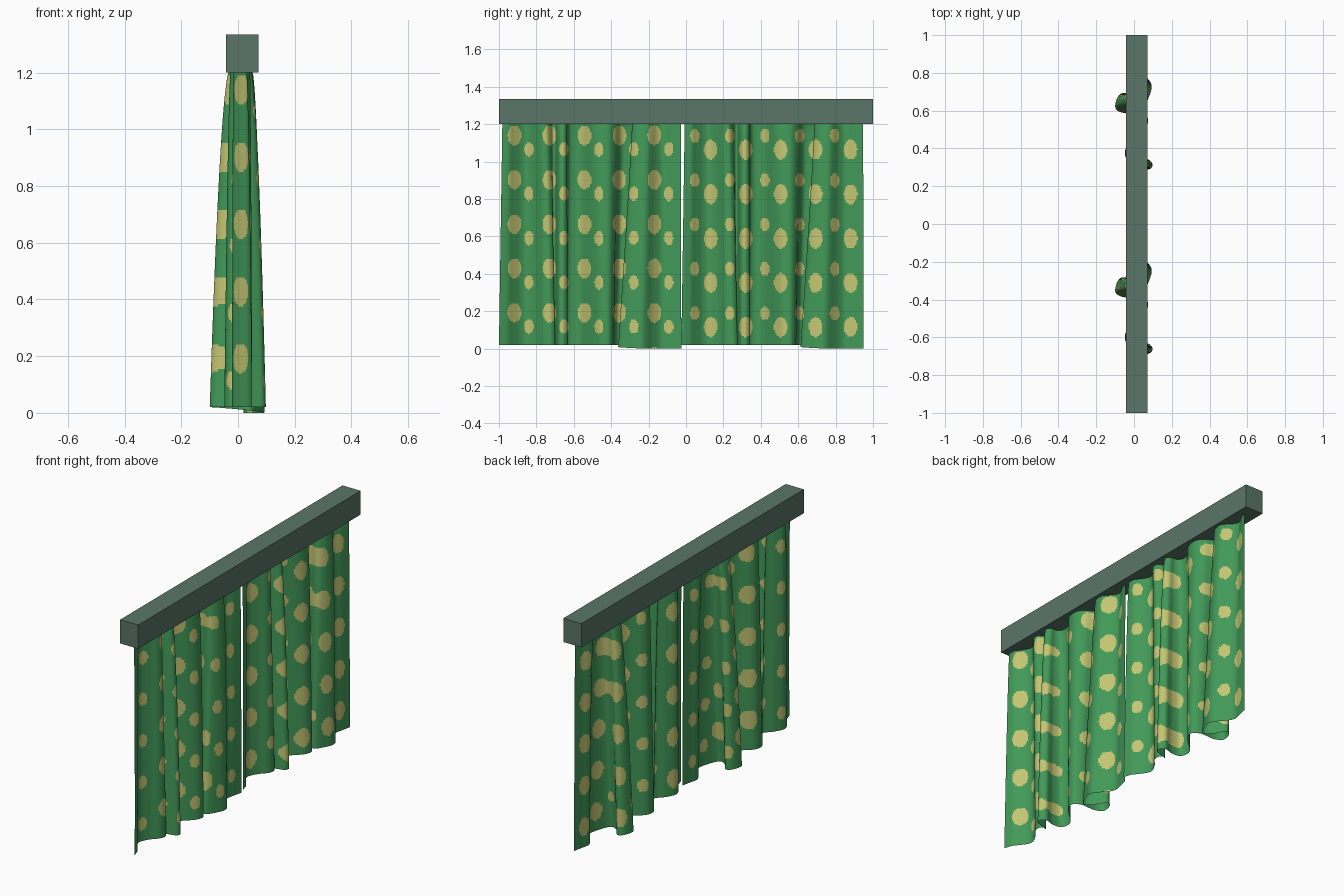
import bpy, math

if "Cube" in bpy.data.objects:
    bpy.data.objects.remove(bpy.data.objects["Cube"])

def material(name, rgb):
    m = bpy.data.materials.new(name)
    m.diffuse_color = (*rgb, 1)
    m.use_nodes = True
    m.node_tree.nodes["Principled BSDF"].inputs["Base Color"].default_value = m.diffuse_color
    return m

GREEN = material("cloth green", (0.054, 0.318, 0.098))
YELLOW = material("dot yellow", (0.545, 0.56, 0.17))
GREY = material("rail grey green", (0.103, 0.178, 0.138))

# Rail box
bpy.ops.mesh.primitive_cube_add(size=1, location=(0.015, 0, 1.267))
rail = bpy.context.object
rail.name = "curtain_rail"
rail.scale = (0.114, 2.0, 0.135)
bpy.ops.object.transform_apply(location=False, rotation=False, scale=True)
rail.data.materials.append(GREY)

# Fold section of one panel: (y at hem, x at hem, y at top, x at top)
FOLDS = [
    (-1.0, .05, -.982, .03), (-.955, .036, -.945, .03), (-.92, .01, -.915, .01),
    (-.885, -.014, -.88, -.012), (-.85, -.02, -.85, -.015), (-.80, .005, -.81, .01),
    (-.76, .04, -.775, .038), (-.725, .05, -.745, .04), (-.70, .035, -.725, .015),
    (-.708, .015, -.715, -.01), (-.70, .02, -.70, -.015), (-.69, .06, -.69, .015),
    (-.68, .09, -.675, .04), (-.655, .097, -.655, .045), (-.632, .07, -.638, .03),
    (-.645, .02, -.635, 0), (-.64, -.03, -.62, -.02), (-.605, -.048, -.59, -.025),
    (-.56, -.035, -.55, -.01), (-.50, .03, -.50, .03), (-.455, .068, -.455, .045),
    (-.412, .072, -.41, .042), (-.387, .03, -.375, .015), (-.388, -.05, -.355, -.02),
    (-.362, -.098, -.33, -.03), (-.30, -.085, -.295, -.025), (-.285, -.05, -.28, -.01),
    (-.345, 0, -.288, .01), (-.36, .045, -.278, .032), (-.30, .08, -.245, .048),
    (-.235, .092, -.20, .045), (-.175, .045, -.155, .005), (-.13, .02, -.12, -.005),
    (-.08, .028, -.075, .018), (-.025, .04, -.028, .035)]

def spline(pts, steps):
    """Catmull-Rom through the points."""
    p = [pts[0]] + pts + [pts[-1]]
    out = []
    for i in range(1, len(p) - 2):
        for s in range(steps):
            t = s / steps
            out.append(tuple(
                0.5 * (2 * b + (c - a) * t + (2 * a - 5 * b + 4 * c - d) * t * t
                       + (3 * b - a - 3 * c + d) * t ** 3)
                for a, b, c, d in zip(p[i - 1], p[i], p[i + 1], p[i + 2])))
    return out + [pts[-1]]

def in_dots(y, z, y0, z0, ry, rz):
    """Inside one of a repeating grid of oval dots."""
    dy = (y - y0 + 0.0935) % 0.187 - 0.0935
    dz = (z - z0 + 0.1185) % 0.237 - 0.1185
    return (dy / ry) ** 2 + (dz / rz) ** 2 < 1

def panel(name, shift, big, small, rows=150):
    section = spline(FOLDS, 8)
    n = len(section)
    verts = []
    for r in range(rows + 1):
        v = r / rows                                # 0 hem, 1 top
        flare = (1 - v) ** 0.55                     # folds gather towards the rail
        for i, (yb, xb, yt, xt) in enumerate(section):
            s = min(max((i / (n - 1) - 0.72) / 0.18, 0), 1)
            hem = 0.02 * (1 - s * s * (3 - 2 * s))
            verts.append((xt + (xb - xt) * flare, yb + (yt - yb) * v + shift,
                          hem + (1.205 - hem) * v))
    faces = [(r * n + i, r * n + i + 1, (r + 1) * n + i + 1, (r + 1) * n + i)
             for r in range(rows) for i in range(n - 1)]
    me = bpy.data.meshes.new(name)
    me.from_pydata(verts, [], faces)
    me.materials.append(GREEN)
    me.materials.append(YELLOW)
    # Dots are printed straight through the folds along x
    index = []
    for f in faces:
        y = sum(verts[k][1] for k in f) / 4
        z = sum(verts[k][2] for k in f) / 4
        index.append(int(in_dots(y, z, *big, 0.036, 0.053)
                         or in_dots(y, z, *small, 0.025, 0.038)))
    me.polygons.foreach_set("material_index", index)
    me.polygons.foreach_set("use_smooth", [True] * len(faces))
    me.update()
    ob = bpy.data.objects.new(name, me)
    bpy.context.collection.objects.link(ob)

# Two matching panels with their own dot layout
panel("left_curtain", 0.0, (-0.917, 1.14), (-0.84, 1.065))
panel("right_curtain", 0.975, (0.132, 1.063), (0.047, 1.137))
